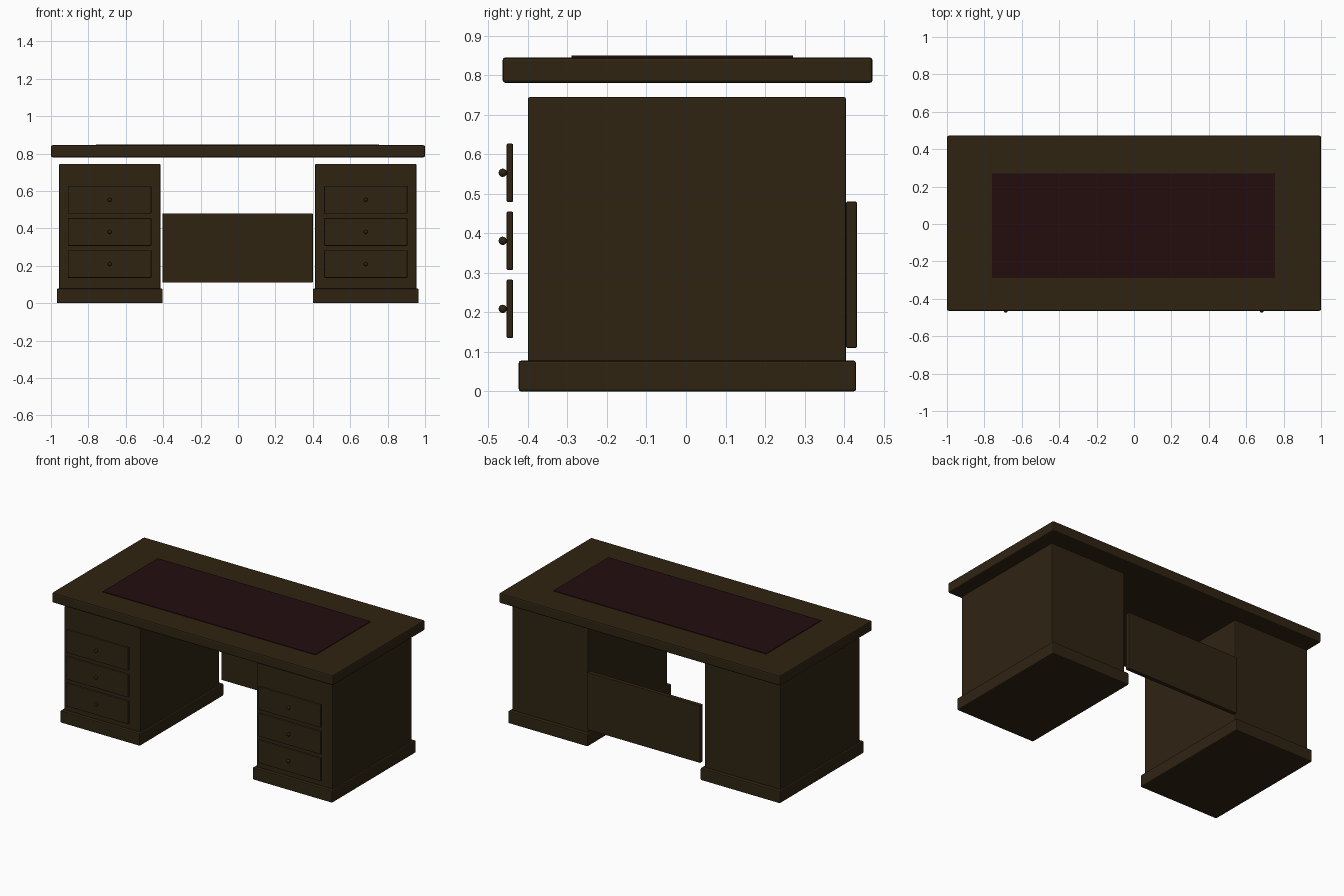
import bpy

if "Cube" in bpy.data.objects:
    bpy.data.objects.remove(bpy.data.objects["Cube"])


def material(name, rgb):
    m = bpy.data.materials.new(name)
    m.diffuse_color = (*rgb, 1.0)
    m.use_nodes = True
    m.node_tree.nodes["Principled BSDF"].inputs["Base Color"].default_value = m.diffuse_color
    return m


WOOD = material("dark wood", (0.028, 0.017, 0.006))
LEATHER = material("dark red leather", (0.017, 0.004, 0.0045))


def box(name, x, y, z, mat, bevel=0.0):
    """Box from (min, max) ranges, with an optional chamfer."""
    bpy.ops.mesh.primitive_cube_add(
        size=1, location=[(r[0] + r[1]) / 2 for r in (x, y, z)])
    o = bpy.context.object
    o.name = name
    o.scale = [r[1] - r[0] for r in (x, y, z)]
    bpy.ops.object.transform_apply(location=False, rotation=False, scale=True)
    o.data.materials.append(mat)
    if bevel:
        b = o.modifiers.new("chamfer", 'BEVEL')
        b.width = bevel
        b.segments = 2
    return o


# Desk top with writing surface
box("desk_top", (-1, 1), (-0.464, 0.472), (0.78, 0.845), WOOD, 0.008)
box("writing_surface", (-0.76, 0.755), (-0.29, 0.27), (0.835, 0.849), LEATHER)

# Back panel between the pedestals
box("modesty_panel", (-0.403, 0.4), (0.405, 0.432), (0.11, 0.48), WOOD, 0.003)

# Two pedestals, each with a plinth and three drawers
for side, cx in (("left", -0.686), ("right", 0.683)):
    box(side + "_pedestal", (cx - 0.271, cx + 0.271), (-0.4, 0.405),
        (0.07, 0.745), WOOD, 0.006)
    box(side + "_plinth", (cx - 0.283, cx + 0.283), (-0.423, 0.43),
        (0, 0.078), WOOD, 0.006)
    for i in range(3):
        z = 0.209 + i * 0.172
        box(f"{side}_drawer_front_{i + 1}", (cx - 0.223, cx + 0.223),
            (-0.454, -0.437), (z - 0.074, z + 0.074), WOOD, 0.004)
        bpy.ops.mesh.primitive_uv_sphere_add(
            segments=16, ring_count=8, radius=0.0105,
            location=(cx, -0.4635, z))
        knob = bpy.context.object
        knob.name = f"{side}_drawer_knob_{i + 1}"
        knob.data.materials.append(WOOD)
        bpy.ops.object.shade_smooth()
